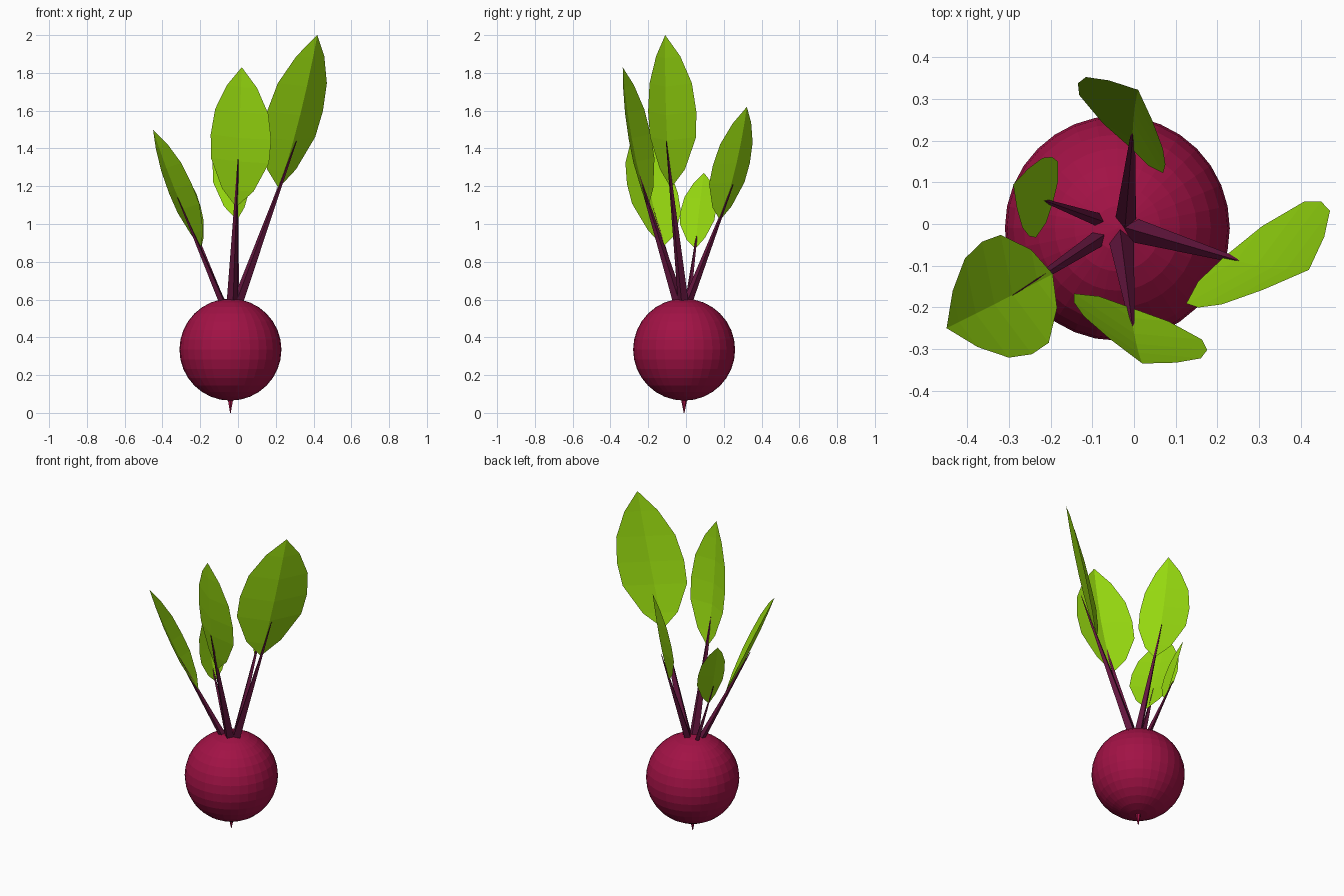
import bpy
import bmesh
from mathutils import Vector

if "Cube" in bpy.data.objects:
    bpy.data.objects.remove(bpy.data.objects["Cube"])


def material(name, rgb):
    m = bpy.data.materials.new(name)
    m.diffuse_color = (*rgb, 1)
    m.use_nodes = True
    m.node_tree.nodes["Principled BSDF"].inputs["Base Color"].default_value = m.diffuse_color
    return m


BEET = material("beet_red", (0.36, 0.006, 0.06))
STEM = material("stem_purple", (0.13, 0.008, 0.05))
LEAF = material("leaf_green", (0.31, 0.70, 0.005))


def add_object(name, bm, mat):
    me = bpy.data.meshes.new(name)
    bm.to_mesh(me)
    bm.free()
    me.materials.append(mat)
    ob = bpy.data.objects.new(name, me)
    bpy.context.collection.objects.link(ob)
    return ob


def spike(name, base, tip, radius, sides, mat):
    # tapered spike running from base to tip
    base, tip = Vector(base), Vector(tip)
    axis = tip - base
    bm = bmesh.new()
    bmesh.ops.create_cone(bm, cap_ends=True, segments=sides,
                          radius1=radius, radius2=0.002, depth=axis.length)
    ob = add_object(name, bm, mat)
    ob.rotation_mode = 'QUATERNION'
    ob.rotation_quaternion = axis.to_track_quat('Z', 'Y')
    ob.location = (base + tip) / 2


# half-width of the blade along its length
PROFILE = [(0.13, 0.52), (0.35, 0.96), (0.52, 1.0), (0.70, 0.88), (0.87, 0.5)]


def leaf(name, base, mid, tip, left, right):
    # folded blade: curved midrib with two edges at its widest point
    base, mid, tip, left, right = map(Vector, (base, mid, tip, left, right))
    ctrl = 2 * mid - (base + tip) / 2
    bm = bmesh.new()
    start, end = bm.verts.new(base), bm.verts.new(tip)
    rows = []
    for t, w in PROFILE:
        rib = base * (1 - t) ** 2 + ctrl * 2 * t * (1 - t) + tip * t * t
        rows.append([bm.verts.new(p) for p in
                     (rib + (left - mid) * w, rib, rib + (right - mid) * w)])
    for i in (0, 1):
        bm.faces.new((start, rows[0][i + 1], rows[0][i]))
        for a, b in zip(rows, rows[1:]):
            bm.faces.new((a[i], a[i + 1], b[i + 1], b[i]))
        bm.faces.new((rows[-1][i], rows[-1][i + 1], end))
    add_object(name, bm, LEAF)


# bulb and root tip
bm = bmesh.new()
bmesh.ops.create_uvsphere(bm, u_segments=32, v_segments=16, radius=0.27)
add_object("bulb", bm, BEET).location = (-0.04, -0.01, 0.335)
spike("root_tip", (-0.04, -0.01, 0.09), (-0.04, -0.01, 0), 0.02, 6, BEET)

# stems: base, tip, radius
stems = [
    ((0.0, -0.015, 0.59), (0.31, -0.105, 1.44), 0.029),
    ((-0.03, -0.04, 0.59), (0.0, -0.275, 1.34), 0.03),
    ((-0.085, -0.035, 0.59), (-0.32, -0.19, 1.14), 0.02),
    ((-0.02, 0.01, 0.59), (0.0, 0.25, 1.21), 0.025),
    ((-0.085, 0.01, 0.59), (-0.24, 0.065, 1.0), 0.016),
]
# leaves: base, middle of rib, tip, left edge, right edge
leaves = [
    ((0.215, -0.08, 1.19), (0.325, -0.105, 1.56), (0.42, -0.11, 2.0),
     (0.15, -0.2, 1.58), (0.445, 0.055, 1.58)),
    ((-0.01, -0.2, 1.09), (0.005, -0.285, 1.44), (0.02, -0.335, 1.83),
     (-0.145, -0.185, 1.46), (0.175, -0.3, 1.43)),
    ((-0.195, -0.12, 0.88), (-0.33, -0.19, 1.17), (-0.45, -0.25, 1.5),
     (-0.36, -0.04, 1.15), (-0.24, -0.31, 1.2)),
    ((-0.005, 0.18, 1.02), (0.0, 0.265, 1.31), (0.01, 0.322, 1.62),
     (0.075, 0.14, 1.3), (-0.135, 0.335, 1.31)),
    ((-0.195, 0.05, 0.87), (-0.245, 0.068, 1.06), (-0.29, 0.095, 1.27),
     (-0.195, 0.16, 1.08), (-0.25, -0.03, 1.06)),
]
for i, (s, l) in enumerate(zip(stems, leaves), 1):
    spike(f"stem_{i}", *s, 4, STEM)
    leaf(f"leaf_{i}", *l)
